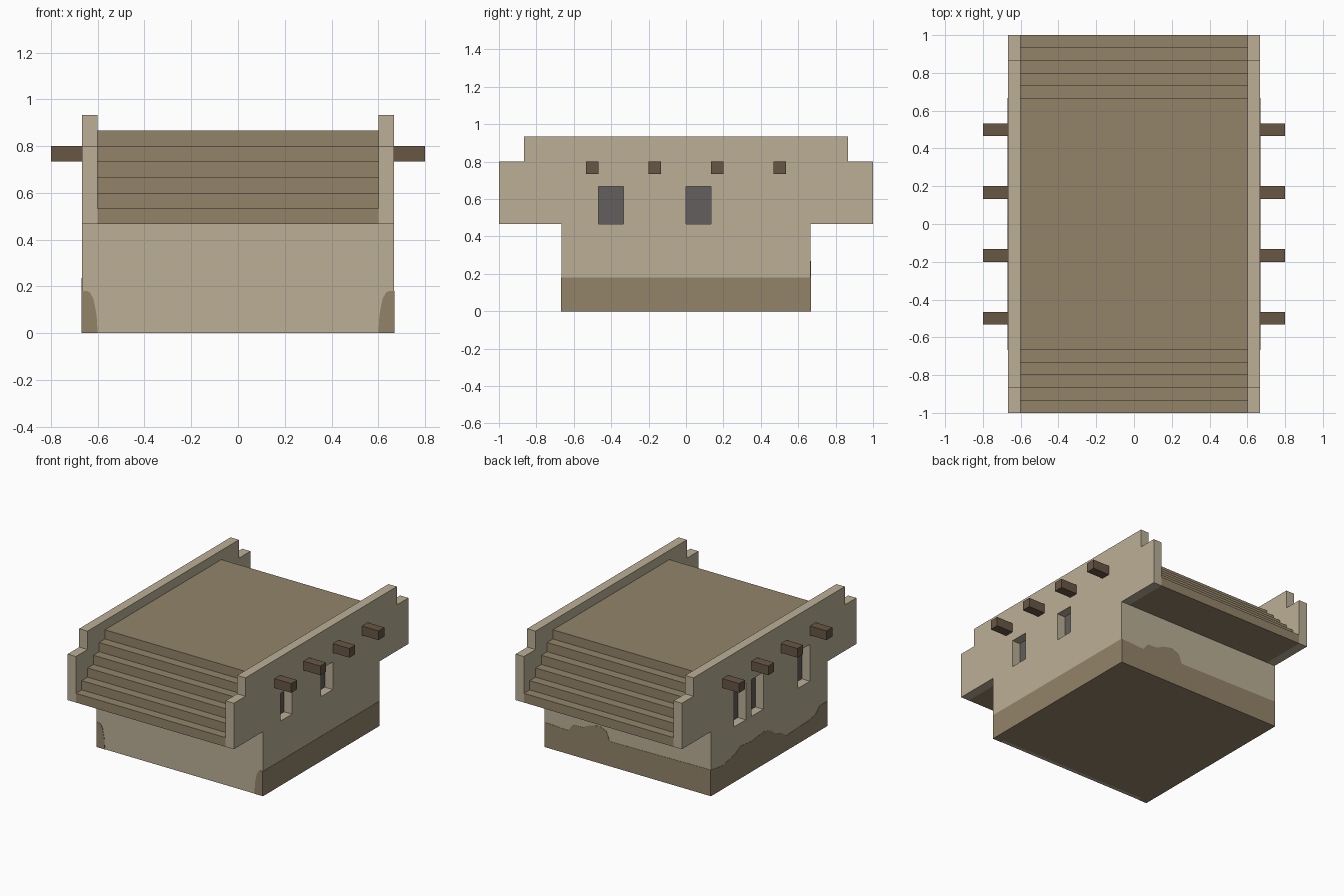
import bpy, bmesh
from mathutils import Vector

if "Cube" in bpy.data.objects:
    bpy.data.objects.remove(bpy.data.objects["Cube"], do_unlink=True)

U = 1 / 15            # modular unit
IN, OUT = 9 * U, 10 * U   # inner and outer faces of the side walls


def material(name, rgb):
    lin = [((c / 255 + 0.055) / 1.055) ** 2.4 for c in rgb] + [1]
    m = bpy.data.materials.new(name)
    m.use_nodes = True
    m.diffuse_color = lin
    bsdf = next(n for n in m.node_tree.nodes if n.type == 'BSDF_PRINCIPLED')
    bsdf.inputs["Base Color"].default_value = lin
    bsdf.inputs["Roughness"].default_value = 0.9
    return m


PLASTER = material("pale plaster", (187, 175, 150))
EARTH = material("brown earth", (147, 132, 105))
WOOD = material("dark wood", (104, 87, 69))
SHADE = material("window grey", (98, 95, 93))


def finish(bm, name, mats):
    bmesh.ops.recalc_face_normals(bm, faces=bm.faces[:])
    me = bpy.data.meshes.new(name)
    bm.to_mesh(me)
    bm.free()
    for m in mats:
        me.materials.append(m)
    ob = bpy.data.objects.new(name, me)
    bpy.context.scene.collection.objects.link(ob)
    return ob


def prism(name, points, axis, lo, hi, mats):
    """Extrude an outline: (y, z) points along x, or (x, z) points along y."""
    bm = bmesh.new()
    place = (lambda a, b: (lo, a, b)) if axis == 'x' else (lambda a, b: (a, lo, b))
    face = bm.faces.new([bm.verts.new(place(a, b)) for a, b in points])
    new = bmesh.ops.extrude_face_region(bm, geom=[face])["geom"]
    shift = Vector((hi - lo, 0, 0) if axis == 'x' else (0, hi - lo, 0))
    bmesh.ops.translate(bm, vec=shift,
                        verts=[v for v in new if isinstance(v, bmesh.types.BMVert)])
    return finish(bm, name, mats)


def box(name, x, y, z, mats):
    return prism(name, [(y[0], z[0]), (y[1], z[0]), (y[1], z[1]), (y[0], z[1])],
                 'x', x[0], x[1], mats)


def side_range(side, a, b):
    return tuple(sorted((side * a, side * b)))


# Lower room between the side walls, earth underneath except at the front edge
core = box("lower_room", (-IN, IN), (-OUT, OUT), (0, 7 * U), [PLASTER, EARTH])
bm = bmesh.new()
bm.from_mesh(core.data)
bmesh.ops.bisect_plane(bm, geom=bm.verts[:] + bm.edges[:] + bm.faces[:],
                       plane_co=(0, -0.64, 0), plane_no=(0, 1, 0))
for f in bm.faces:
    f.material_index = int(f.normal.z < -0.5 and f.calc_center_median().y > -0.64)
bm.to_mesh(core.data)
bm.free()

# Stepped roof with six risers at the front and at the back
half = []
for i in range(6):
    half += [(-1 + i * U, (7 + i) * U), (-1 + i * U, (8 + i) * U)]
prism("stepped_roof", half + [(-y, z) for y, z in reversed(half)],
      'x', -IN, IN, [EARTH])

# Side walls with parapets and window openings
wall_half = [(-OUT, 0), (-OUT, 7 * U), (-1, 7 * U), (-1, 12 * U),
             (-13 * U, 12 * U), (-13 * U, 14 * U)]
wall_outline = wall_half + [(-y, z) for y, z in reversed(wall_half)]
windows = {1: [(-7, 7), (0, 7)], -1: [(4, 6), (1, 6), (-7, 6)]}  # y start, sill
for side, label in ((1, "left"), (-1, "right")):
    lo, hi = side_range(side, IN, OUT)
    wall = prism(label + "_wall", wall_outline, 'x', lo, hi, [PLASTER, EARTH])
    for n, (y, sill) in enumerate(windows[side], 1):
        ys, zs = (y * U, (y + 2) * U), (sill * U, 10 * U)
        cutter = box("window_cutter", (lo - 0.05, hi + 0.05), ys, zs, [PLASTER])
        cutter.hide_render = True
        mod = wall.modifiers.new("window", 'BOOLEAN')
        mod.operation, mod.solver, mod.object = 'DIFFERENCE', 'EXACT', cutter
        dg = bpy.context.evaluated_depsgraph_get()
        cut = bpy.data.meshes.new_from_object(wall.evaluated_get(dg))
        wall.modifiers.clear()
        wall.data = cut
        bpy.data.objects.remove(cutter, do_unlink=True)
        # Dark panel closing the back of the opening
        box(f"{label}_window_{n}", side_range(side, IN - 0.003, IN + 0.003),
            (ys[0] - 0.005, ys[1] + 0.005), (zs[0] - 0.005, zs[1] + 0.005), [SHADE])
    for p in wall.data.polygons:
        p.material_index = int(p.normal.z < -0.5 and p.center.z < 0.01)

    # Projecting roof beams
    for n in range(4):
        y = -0.5 + n / 3
        box(f"{label}_beam_{n + 1}", side_range(side, OUT - 0.01, 12 * U),
            (y - U / 2, y + U / 2), (11 * U, 12 * U), [WOOD])

    # Earth stain on the front corner
    corner = [(IN, 0), (0.605, 0.08), (0.618, 0.145), (0.632, 0.172),
              (0.645, 0.18), (OUT, 0.18), (OUT, 0)]
    prism(label + "_front_corner_stain", [(side * x, z) for x, z in corner],
          'y', -OUT - 0.002, -OUT + 0.003, [EARTH])

# Earth bands at the foot of the walls
prism("left_earth_band", [(-OUT, 0), (OUT, 0), (OUT, 0.18), (-OUT, 0.18)],
      'x', OUT - 0.003, OUT + 0.002, [EARTH])
ragged_side = [(OUT, 0.19), (0.54, 0.17), (0.39, 0.20), (0.33, 0.235),
               (0.20, 0.22), (0.13, 0.23), (0.05, 0.235), (-0.02, 0.215),
               (-0.08, 0.165), (-0.14, 0.15), (-0.20, 0.11), (-0.30, 0.115),
               (-0.44, 0.12), (-0.53, 0.135), (-0.58, 0.18), (-OUT, 0.18)]
prism("right_earth_band", ragged_side + [(-OUT, 0), (OUT, 0)],
      'x', -OUT - 0.002, -OUT + 0.003, [EARTH])
ragged_back = [(OUT, 0.18), (0.48, 0.17), (0.44, 0.22), (0.36, 0.225),
               (0.30, 0.255), (0.225, 0.27), (0.17, 0.245), (0.145, 0.18),
               (-OUT, 0.19)]
prism("back_earth_band", ragged_back + [(-OUT, 0), (OUT, 0)],
      'y', OUT - 0.003, OUT + 0.002, [EARTH])
